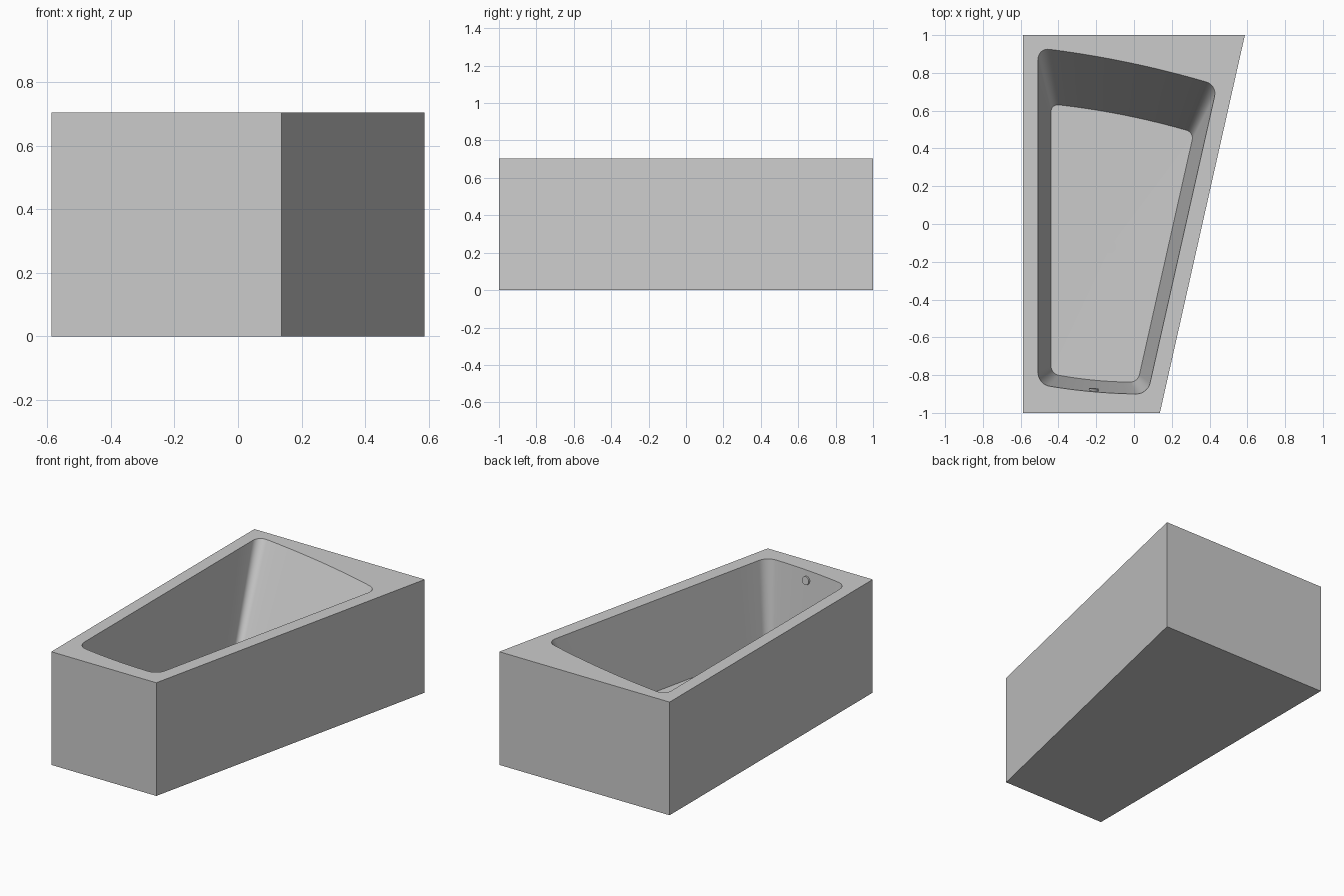
import bpy
import bmesh
import math
from mathutils import Vector

if "Cube" in bpy.data.objects:
    bpy.data.objects.remove(bpy.data.objects["Cube"], do_unlink=True)

HEIGHT, FLOOR_Z = 0.705, 0.175
DRAIN = Vector((-0.127, -0.12, FLOOR_Z - 0.008))

grey = bpy.data.materials.new("light grey acrylic")
grey.use_nodes = True
grey.diffuse_color = (0.6, 0.6, 0.6, 1)
grey.node_tree.nodes["Principled BSDF"].inputs["Base Color"].default_value = (0.6, 0.6, 0.6, 1)


def add_object(name, bm):
    bmesh.ops.recalc_face_normals(bm, faces=bm.faces[:])
    mesh = bpy.data.meshes.new(name)
    bm.to_mesh(mesh)
    bm.free()
    mesh.materials.append(grey)
    obj = bpy.data.objects.new(name, mesh)
    bpy.context.collection.objects.link(obj)
    bpy.ops.object.select_all(action="DESELECT")
    obj.select_set(True)
    bpy.context.view_layer.objects.active = obj
    bpy.ops.object.shade_smooth_by_angle(angle=math.radians(30))
    return obj


def basin_outline(corners, bulges, radius, z, side_steps=10, corner_steps=8):
    """Counter-clockwise outline with bowed sides and rounded corners."""
    corners = [Vector(c) for c in corners]
    sides = []
    for i, a in enumerate(corners):
        b = corners[(i + 1) % 4]
        d = b - a
        out = Vector((d.y, -d.x)).normalized()
        trim = radius / d.length
        ts = [trim + (1 - 2 * trim) * k / side_steps for k in range(side_steps + 1)]
        sides.append([a + d * t + out * bulges[i] * 4 * t * (1 - t) for t in ts])
    points = []
    for i, side in enumerate(sides):
        points += side
        following = sides[(i + 1) % 4]
        # Circular-looking corner between neighbouring sides
        p0, p3 = side[-1], following[0]
        t0, t3 = (side[-1] - side[-2]).normalized(), (following[0] - following[1]).normalized()
        handle = radius * 0.56
        p1, p2 = p0 + t0 * handle, p3 + t3 * handle
        for k in range(1, corner_steps):
            t = k / corner_steps
            s = 1 - t
            points.append(p0 * s**3 + p1 * 3 * s * s * t + p2 * 3 * s * t * t + p3 * t**3)
    return [Vector((p.x, p.y, z)) for p in points]


def loop_edges(bm, verts):
    return [bm.edges.new((v, verts[(i + 1) % len(verts)])) for i, v in enumerate(verts)]


# Tub: tapered outer box with a sunken basin
bm = bmesh.new()
plan = [(-0.587, -1), (0.137, -1), (0.587, 1), (-0.587, 1)]
base = [bm.verts.new((x, y, 0)) for x, y in plan]
top = [bm.verts.new((x, y, HEIGHT)) for x, y in plan]
bm.faces.new(base)
rim_corners = [(-0.508, -0.848), (0.072, -0.90), (0.440, 0.735), (-0.508, 0.932)]
floor_corners = [(-0.439, -0.793), (0.020, -0.837), (0.317, 0.485), (-0.439, 0.635)]
rim = [bm.verts.new(p) for p in basin_outline(rim_corners, (0.014, 0, 0.022, 0), 0.06, HEIGHT)]
floor = [bm.verts.new(p) for p in basin_outline(floor_corners, (0.012, 0, 0.018, 0), 0.04, FLOOR_Z)]
bmesh.ops.triangle_fill(bm, edges=loop_edges(bm, top) + loop_edges(bm, rim), use_beauty=True)
for lower, upper in ((base, top), (floor, rim)):
    n = len(lower)
    for i in range(n):
        j = (i + 1) % n
        bm.faces.new((lower[i], lower[j], upper[j], upper[i]))
# Floor falls gently to the drain
sink = bm.verts.new(DRAIN)
for i, v in enumerate(floor):
    bm.faces.new((v, floor[(i + 1) % len(floor)], sink))
add_object("bathtub", bm)


def disc(name, centre, normal, radius, depth):
    bm = bmesh.new()
    bmesh.ops.create_cone(bm, cap_ends=True, segments=32, radius1=radius, radius2=radius, depth=depth)
    obj = add_object(name, bm)
    obj.location = centre
    obj.rotation_euler = Vector(normal).to_track_quat("Z", "Y").to_euler()


# Drain plug and overflow cover
disc("drain_plug", DRAIN, (0, 0, 1), 0.033, 0.010)
disc("overflow_cover", (-0.213, -0.879, 0.645), (0.09, 1, 0.12), 0.025, 0.016)
